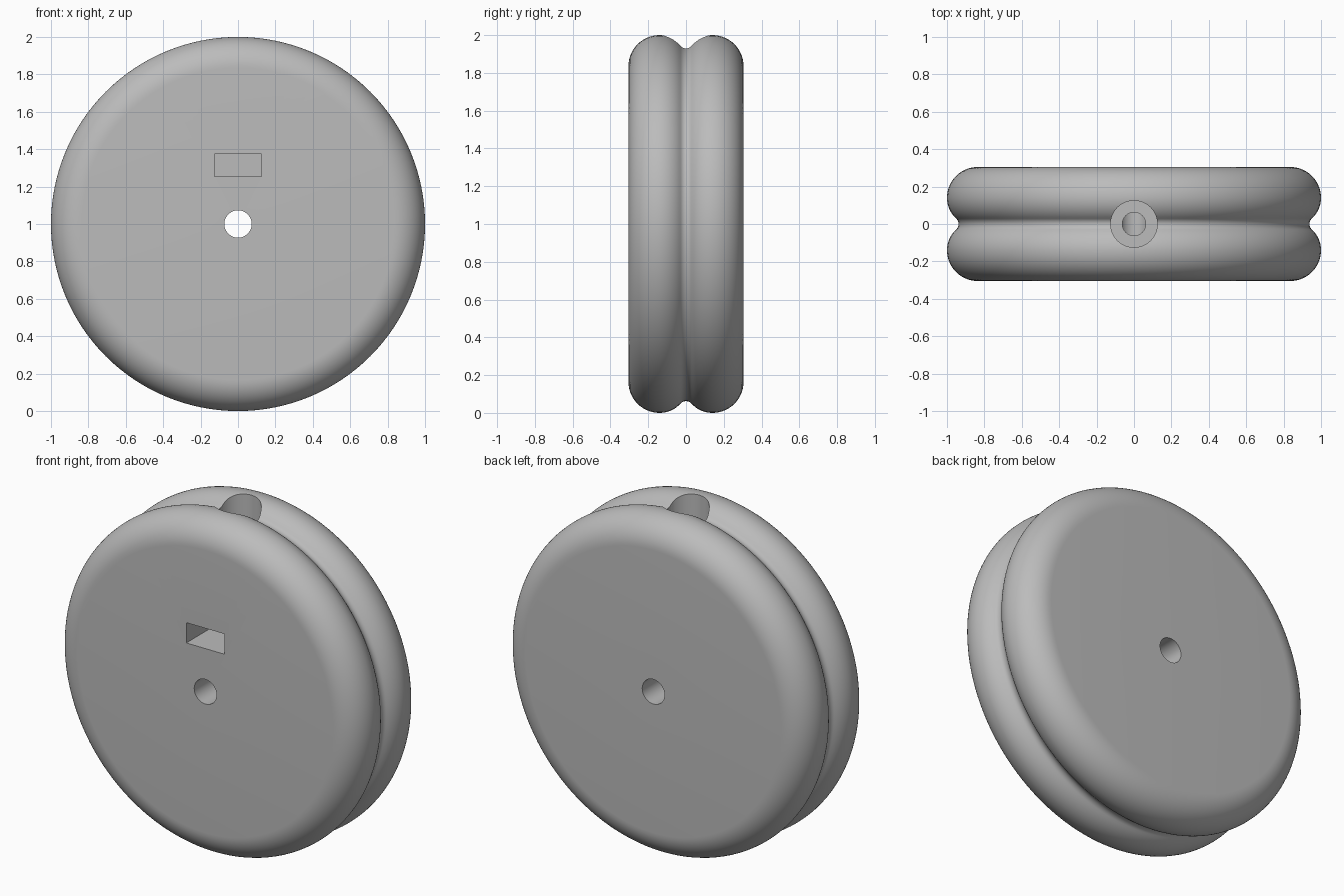
import bpy, bmesh
from math import sin, cos, pi, radians, atan2, sqrt
from mathutils import Vector, Matrix

cube = bpy.data.objects.get("Cube")
if cube:
    bpy.data.objects.remove(cube, do_unlink=True)

HALF, AXLE_R, CENTRE = 0.305, 0.073, 1.0
CREST, OUTER_R, INNER_R = 0.14, 0.165, 0.15   # rim crest and its two roundings
GROOVE_DEPTH = 0.062

grey = bpy.data.materials.new("light grey")
grey.use_nodes = True
colour = (0.5, 0.5, 0.5, 1)
grey.diffuse_color = colour
grey.node_tree.nodes["Principled BSDF"].inputs["Base Color"].default_value = colour


def arc(cy, cr, ry, rr, start, end, steps):
    """Points (y, radius) along an elliptical arc."""
    angles = [start + (end - start) * i / steps for i in range(steps + 1)]
    return [(cy + ry * cos(a), cr + rr * sin(a)) for a in angles]


def new_object(name, bm):
    mesh = bpy.data.meshes.new(name)
    bmesh.ops.recalc_face_normals(bm, faces=bm.faces)
    bm.to_mesh(mesh)
    bm.free()
    obj = bpy.data.objects.new(name, mesh)
    bpy.context.collection.objects.link(obj)
    mesh.materials.append(grey)
    return obj


def cylinder_cutter(name, radius, low, high):
    bm = bmesh.new()
    bmesh.ops.create_cone(bm, cap_ends=True, segments=48, radius1=radius, radius2=radius,
                          depth=high - low, matrix=Matrix.Translation((0, 0, (low + high) / 2)))
    return new_object(name, bm)


def box_cutter(name, centre, size):
    bm = bmesh.new()
    bmesh.ops.create_cube(bm, size=1, matrix=Matrix.Translation(centre) @ Matrix.Diagonal((*size, 1)))
    return new_object(name, bm)


# Half profile: axle bore, flat side, rounded rim, concave groove
groove_r = (CREST**2 + GROOVE_DEPTH**2) / (2 * GROOVE_DEPTH) - INNER_R
groove_centre = 1 - GROOVE_DEPTH + groove_r
tangent = atan2(groove_centre - (1 - INNER_R), -CREST)
half = [(HALF, AXLE_R)]
half += arc(CREST, 1 - OUTER_R, OUTER_R, OUTER_R, 0, pi / 2, 14)
half += arc(CREST, 1 - INNER_R, INNER_R, INNER_R, pi / 2, tangent, 10)[1:]
half += arc(0, groove_centre, groove_r, groove_r, tangent - pi, -pi / 2, 6)[1:]
profile = half + [(-y, r) for y, r in reversed(half[:-1])]

# Wheel body, lathed about the axle
bm = bmesh.new()
verts = [bm.verts.new((0, y, CENTRE + r)) for y, r in profile]
edges = [bm.edges.new((a, b)) for a, b in zip(verts, verts[1:] + verts[:1])]
bmesh.ops.spin(bm, geom=verts + edges, cent=(0, 0, CENTRE), axis=(0, 1, 0),
               angle=2 * pi, steps=128, use_merge=True)
bmesh.ops.remove_doubles(bm, verts=bm.verts, dist=0.0001)
wheel = new_object("grooved_wheel", bm)

# Screw recess, screw hole down to the axle bore, and nut slot in the front
cutters = [
    cylinder_cutter("screw_head_cutter", 0.125, 1.6, 2.1),
    cylinder_cutter("screw_hole_cutter", 0.0625, 1.0, 1.7),
    box_cutter("nut_slot_cutter", (0, -0.14, 1.315), (0.25, 0.53, 0.12)),
]
bpy.context.view_layer.objects.active = wheel
for cutter in cutters:
    mod = wheel.modifiers.new(cutter.name, "BOOLEAN")
    mod.operation = "DIFFERENCE"
    mod.solver = "EXACT"
    mod.object = cutter
    bpy.ops.object.modifier_apply(modifier=mod.name)
    bpy.data.objects.remove(cutter, do_unlink=True)

bpy.ops.object.select_all(action="DESELECT")
wheel.select_set(True)
bpy.ops.object.shade_smooth_by_angle(angle=radians(30))
